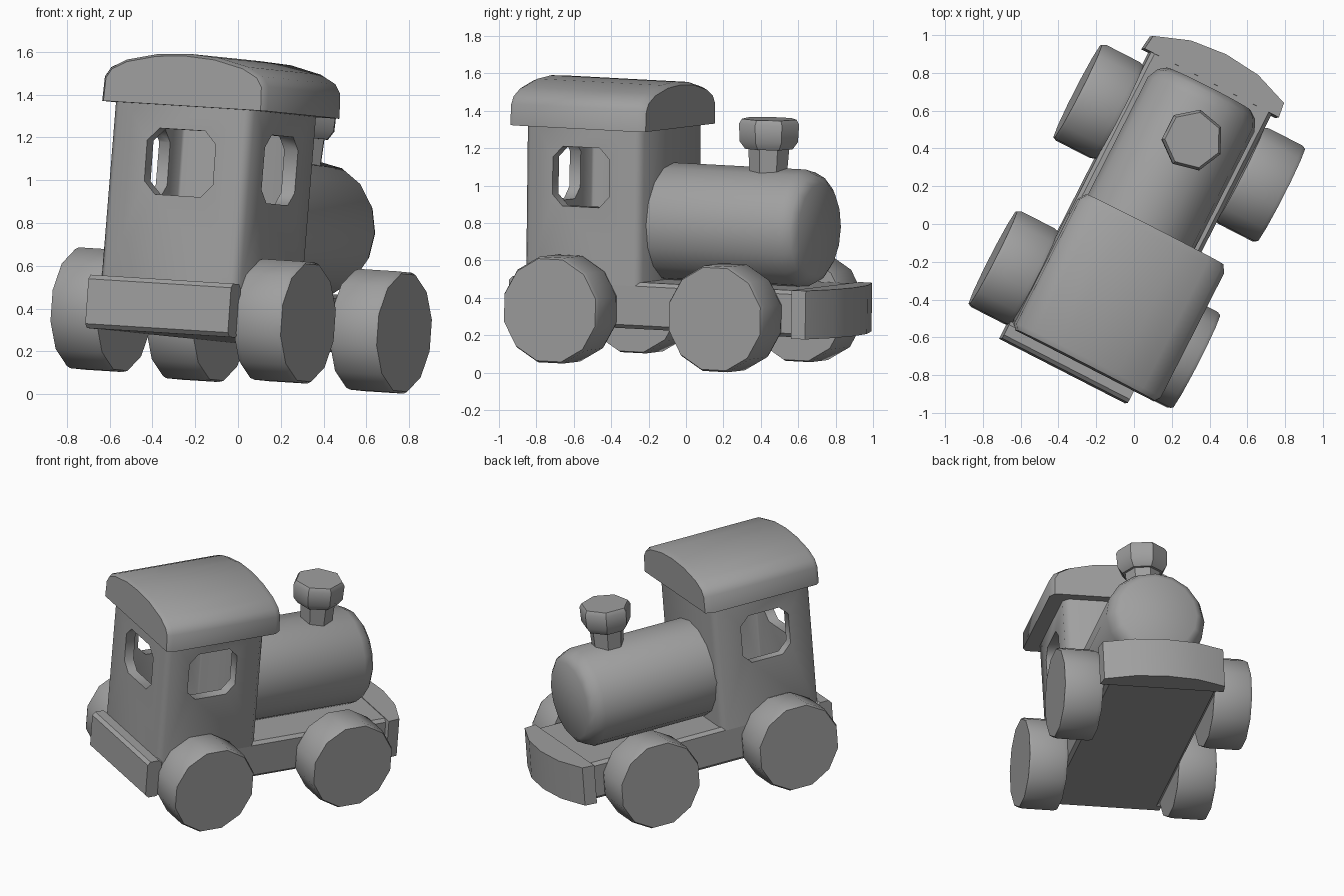
import bpy, bmesh, math
from mathutils import Matrix

if "Cube" in bpy.data.objects:
    bpy.data.objects.remove(bpy.data.objects["Cube"])

# Whole toy is turned on the ground and tips slightly forward and right
POSE = (Matrix.Translation((0, 0, 0.008)) @ Matrix.Rotation(math.radians(-27), 4, 'Z')
        @ Matrix.Rotation(math.radians(-2.7), 4, 'X') @ Matrix.Rotation(math.radians(3.2), 4, 'Y'))

grey = bpy.data.materials.new("plain grey")
grey.diffuse_color = (0.35, 0.35, 0.35, 1)
grey.use_nodes = True
grey.node_tree.nodes["Principled BSDF"].inputs["Base Color"].default_value = grey.diffuse_color


def place(axis, u, v, w):
    """Profile point (u, v) at depth w along the axis."""
    return {'X': (w, u, v), 'Y': (u, w, v), 'Z': (u, v, w)}[axis]


def loft(name, axis, sections, smooth=35):
    """Skin a list of (depth, profile) sections and cap both ends."""
    bm = bmesh.new()
    rings = [[bm.verts.new(place(axis, u, v, w)) for u, v in prof] for w, prof in sections]
    n = len(rings[0])
    for a, b in zip(rings, rings[1:]):
        for i in range(n):
            bm.faces.new((a[i], a[(i + 1) % n], b[(i + 1) % n], b[i]))
    bm.faces.new(rings[0])
    bm.faces.new(rings[-1])
    bmesh.ops.recalc_face_normals(bm, faces=bm.faces)
    mesh = bpy.data.meshes.new(name)
    bm.to_mesh(mesh)
    bm.free()
    mesh.materials.append(grey)
    ob = bpy.data.objects.new(name, mesh)
    bpy.context.collection.objects.link(ob)
    ob.matrix_world = POSE
    if smooth:
        shade(ob, smooth)
    return ob


def activate(ob):
    bpy.ops.object.select_all(action='DESELECT')
    ob.select_set(True)
    bpy.context.view_layer.objects.active = ob


def shade(ob, angle):
    activate(ob)
    bpy.ops.object.shade_smooth_by_angle(angle=math.radians(angle))


def cut(ob, cutter):
    activate(ob)
    mod = ob.modifiers.new("cut", 'BOOLEAN')
    mod.operation, mod.solver, mod.object = 'DIFFERENCE', 'EXACT', cutter
    bpy.ops.object.modifier_apply(modifier=mod.name)
    bpy.data.objects.remove(cutter)


def circle(cx, cy, r, n, turn=0.0):
    return [(cx + r * math.cos(math.tau * (i + turn) / n),
             cy + r * math.sin(math.tau * (i + turn) / n)) for i in range(n)]


def box(cx, cy, hx, hy, ch):
    """Rectangle with chamfered corners."""
    return [(cx + sx * (hx - dx), cy + sy * (hy - dy)) for sx, sy, dx, dy in
            ((1, -1, ch, 0), (1, -1, 0, ch), (1, 1, 0, ch), (1, 1, ch, 0),
             (-1, 1, ch, 0), (-1, 1, 0, ch), (-1, -1, 0, ch), (-1, -1, ch, 0))]


# Chassis and the straight rear beam
loft("chassis", 'Y', [(-0.82, box(0, 0.365, 0.36, 0.125, 0.02)),
                      (0.88, box(0, 0.365, 0.36, 0.125, 0.02))])
loft("rear_beam", 'X', [(-0.375, box(-0.83, 0.365, 0.05, 0.125, 0.02)),
                        (0.375, box(-0.83, 0.365, 0.05, 0.125, 0.02))])

# Front bumper with a bowed face
bow = [(-0.4, 0.83), (0.4, 0.83), (0.39, 0.91), (0.2, 0.98), (0, 1.0), (-0.2, 0.98), (-0.39, 0.91)]
loft("front_bumper", 'Z', [(0.235, bow), (0.495, bow)])

# Wheels
for side, sx in (("right", 1), ("left", -1)):
    for end, y in (("front", 0.475), ("rear", -0.515)):
        loft(f"{end}_{side}_wheel", 'X',
             [(sx * x, circle(y, 0.336, r, 12, 0.5))
              for x, r in ((0.36, 0.285), (0.385, 0.293), (0.585, 0.293), (0.605, 0.283))])

# Boiler with rounded nose
loft("boiler", 'Y', [(y, circle(-0.015, 0.795, r, 16))
                     for y, r in ((-0.14, 0.318), (0.69, 0.318), (0.75, 0.29), (0.78, 0.25))], 50)

# Chimney stem and flared cap
loft("chimney_stem", 'Z', [(1.05, circle(0, 0.475, 0.1, 7)), (1.25, circle(0, 0.475, 0.115, 7))])
loft("chimney_cap", 'Z', [(z, circle(0, 0.475, r, 7))
                          for z, r in ((1.215, 0.13), (1.255, 0.16), (1.35, 0.165), (1.375, 0.15))])

# Hollow cab with windows in the back and both sides
cab = loft("cab", 'Z', [(0.47, box(0, -0.45, 0.365, 0.35, 0.035)),
                        (1.36, box(0.01, -0.45, 0.365, 0.35, 0.035))], 0)
room = box(0, -0.45, 0.30, 0.285, 0.01)
cut(cab, loft("room_cutter", 'Z', [(0.52, room), (1.33, room)], 0))
side_window = box(-0.46, 1.04, 0.17, 0.16, 0.06)
back_window = box(0.02, 1.04, 0.18, 0.155, 0.06)
cut(cab, loft("side_cutter", 'X', [(-0.6, side_window), (0.6, side_window)], 0))
cut(cab, loft("back_cutter", 'Y', [(-1.0, back_window), (-0.5, back_window)], 0))
shade(cab, 50)

# Arched roof, slightly rounded at both ends
half = [(0.435, 1.305), (0.43, 1.42), (0.4, 1.465), (0.32, 1.505), (0.16, 1.54)]
arch = half + [(0, 1.55)] + [(-x, z) for x, z in reversed(half)]


def roof_profile(inset):
    return [(0.035 + x * (1 - inset), 1.305 + (z - 1.305) * (1 - inset)) for x, z in arch]


loft("roof", 'Y', [(-0.85, roof_profile(0.05)), (-0.82, roof_profile(0)),
                   (-0.08, roof_profile(0)), (-0.04, roof_profile(0.06))], 40)
